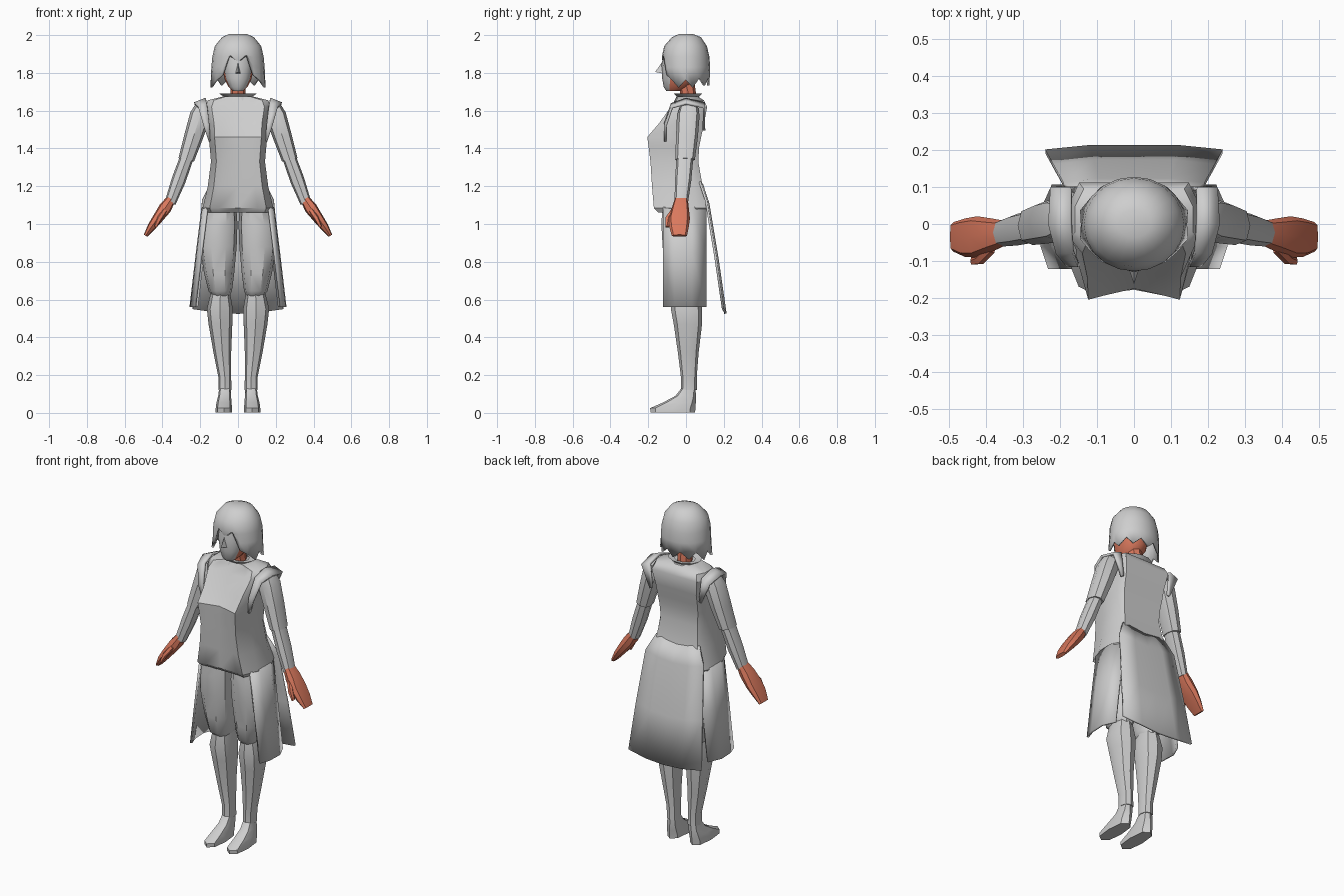
import bpy, bmesh, math
from mathutils import Vector


def material(name, rgb):
    m = bpy.data.materials.new(name)
    m.diffuse_color = (*rgb, 1)
    return m


GREY = material("pale_grey", (0.62, 0.62, 0.62))
SKIN = material("terracotta", (0.70, 0.19, 0.11))


def make(name, verts, faces, mat, mirror=False, thick=0, angle=38):
    me = bpy.data.meshes.new(name)
    me.from_pydata([tuple(v) for v in verts], [], faces)
    bm = bmesh.new()
    bm.from_mesh(me)
    bmesh.ops.remove_doubles(bm, verts=bm.verts, dist=0.0005)
    bmesh.ops.recalc_face_normals(bm, faces=bm.faces)
    bm.to_mesh(me)
    bm.free()
    me.materials.append(mat)
    ob = bpy.data.objects.new(name, me)
    bpy.context.collection.objects.link(ob)
    bpy.ops.object.select_all(action='DESELECT')
    ob.select_set(True)
    bpy.context.view_layer.objects.active = ob
    bpy.ops.object.shade_smooth_by_angle(angle=math.radians(angle))
    if thick:
        s = ob.modifiers.new("thickness", 'SOLIDIFY')
        s.thickness, s.offset = thick, 0
    if mirror:
        ob.modifiers.new("mirror", 'MIRROR').use_mirror_merge = False
    return ob


def bridge(rings, closed=True):
    """Quads between consecutive rows of equal length."""
    n = len(rings[0])
    return [(r * n + i, r * n + (i + 1) % n, (r + 1) * n + (i + 1) % n, (r + 1) * n + i)
            for r in range(len(rings) - 1) for i in range(n if closed else n - 1)]


def loft(name, rings, mat, n=8, power=0.8, mirror=False, caps=True):
    """Rings are (x, y, z, rx, ry, tilt in degrees about y)."""
    rows = []
    for x, y, z, rx, ry, tilt in rings:
        t = math.radians(tilt)
        row = []
        for i in range(n):
            a = 2 * math.pi * i / n
            c = math.copysign(abs(math.cos(a)) ** power, math.cos(a)) * rx
            s = math.copysign(abs(math.sin(a)) ** power, math.sin(a)) * ry
            row.append((x + c * math.cos(t), y + s, z + c * math.sin(t)))
        rows.append(row)
    faces = bridge(rows)
    if caps:
        last = (len(rows) - 1) * n
        faces += [tuple(range(n))[::-1], tuple(range(last, last + n))]
    return make(name, [v for r in rows for v in r], faces, mat, mirror)


def strip(name, rows, mat, mirror=False, thick=0.012):
    return make(name, [v for r in rows for v in r], bridge(rows, False), mat, mirror, thick)


# Bodice: half sections mirrored into closed rings (z, width, front, bust, back)
rows = []
for z, w, f, b, k in [(1.06, .175, -.14, -.145, .10), (1.085, .187, -.165, -.17, .115),
                      (1.20, .16, -.175, -.18, .088), (1.33, .143, -.175, -.188, .065),
                      (1.41, .15, -.178, -.198, .07), (1.46, .155, -.175, -.205, .08),
                      (1.53, .158, -.125, -.145, .095), (1.62, .175, -.075, -.08, .112),
                      (1.655, .16, -.06, -.05, .095), (1.675, .08, -.05, -.045, .06)]:
    half = [(0, f), (.55 * w, b * .95), (.80 * w, b), (w, b * .45), (w, k * .5), (.85 * w, k)]
    ring = half + [(0, k)] + [(-x, y) for x, y in half[:0:-1]]
    rows.append([(x, y, z) for x, y in ring])
n = len(rows[0])
caps = [tuple(range(n))[::-1], tuple(range((len(rows) - 1) * n, len(rows) * n))]
make("bodice", [v for r in rows for v in r], bridge(rows) + caps, GREY)

# Coat tails: flared back panel and a panel over each hip
strip("coat_back_panel", [[(-w, y - .012, z + .025), (-w / 2, y, z + .008), (0, y, z),
                           (w / 2, y, z + .008), (w, y - .012, z + .025)]
                          for z, w, y in [(1.20, .14, .085), (1.10, .19, .118),
                                          (.80, .218, .168), (.525, .24, .208)]], GREY)
strip("coat_side_panel", [[(x - .02, -.12, z), (x, -.06, z), (x + .004, .03, z), (x - .03, .105, z)]
                          for x, z in [(.183, 1.09), (.213, .85), (.247, .56)]], GREY, True)

# Shoulder wings around the armholes
inner = [(.145, -.11, 1.44), (.152, -.11, 1.53), (.165, -.075, 1.635), (.17, .0, 1.662),
         (.17, .095, 1.64), (.155, .095, 1.5)]
flare = [.01, .03, .045, .06, .055, .015]
strip("shoulder_wing", [[p, (p[0] + d, p[1], p[2] - d * .4)] for p, d in zip(inner, flare)],
      GREY, True, .014)

# Collar and neck
loft("collar", [(0, .01, 1.655, .085, .07, 0), (0, .01, 1.675, .075, .062, 0),
                (0, .01, 1.69, .10, .078, 0), (0, .01, 1.685, .06, .05, 0)], GREY, 10, 1, caps=False)
loft("neck", [(0, .01, 1.63, .046, .045, 0), (0, .01, 1.70, .04, .042, 0),
              (0, -.01, 1.78, .045, .05, 0)], SKIN, 8, 1)

# Head: front-facing faces form the pale face
head = loft("head", [(0, -.065, 1.705, .028, .04, 0), (0, -.05, 1.725, .05, .068, 0),
                     (0, -.03, 1.77, .072, .096, 0), (0, -.025, 1.84, .085, .105, 0),
                     (0, -.02, 1.92, .08, .095, 0)], SKIN, 12, .85)
head.data.materials.append(GREY)
for p in head.data.polygons:
    if p.center.y < -.055 and p.normal.y < -.25:
        p.material_index = 1
make("nose", [(0, -.125, 1.86), (-.016, -.115, 1.795), (.016, -.115, 1.795), (0, -.163, 1.805)],
     [(0, 1, 3), (0, 3, 2), (1, 2, 3)], GREY)

# Hair: cap with a high fringe in front and pointed locks at sides and back
N = 20
rows = []
for k, (z, rx, yf, yb) in enumerate([(2.0, .045, -.035, .035), (1.985, .08, -.07, .075),
                                     (1.94, .117, -.11, .105), (1.885, .13, -.122, .118),
                                     (1.83, .135, -.12, .122), (0, .138, -.122, .118)]):
    row = []
    for i in range(N):
        a = 2 * math.pi * i / N
        c, s = math.cos(a), math.sin(a)
        rim = 1.875 if s < -.9 else 1.81 if s < -.7 else 1.745 if s < .4 else 1.755
        rim += -.022 if i % 2 else .018
        zz = max(z, rim) if k < 5 else rim
        grow = 1.07 if k == 5 and i % 2 and s > -.7 else 1
        row.append((c * rx * grow, (yf + yb) / 2 + s * (yb - yf) / 2, zz))
    rows.append(row)
hair = make("hair", [v for r in rows for v in r], bridge(rows) + [tuple(range(N))], GREY, thick=.012)

# Arms: short sleeve, forearm and hand
loft("sleeve", [(.185, .015, 1.615, .045, .05, 20), (.2, .012, 1.575, .055, .06, 18),
                (.236, .005, 1.46, .05, .058, 18), (.274, -.005, 1.34, .042, .052, 12)],
     GREY, 8, .8, True)
loft("forearm", [(.268, -.005, 1.36, .036, .045, 20), (.315, -.015, 1.23, .038, .043, 24),
                 (.358, -.025, 1.115, .03, .036, 28)], GREY, 8, .8, True)
loft("hand", [(.352, -.025, 1.135, .024, .034, 32), (.385, -.03, 1.085, .034, .045, 35),
              (.425, -.035, 1.03, .028, .056, 40), (.458, -.037, .985, .022, .052, 35),
              (.489, -.035, .938, .011, .04, 30)], SKIN, 8, .7, True)
loft("thumb", [(.385, -.06, 1.075, .014, .02, 35), (.415, -.092, 1.03, .014, .018, 35),
               (.437, -.1, .985, .008, .011, 35)], SKIN, 6, .8, True)

# Legs: breeches, shins and feet
loft("breeches", [(.093, -.015, 1.075, .085, .115, 0), (.1, -.02, 1.0, .097, .115, 0),
                  (.104, -.02, .88, .097, .108, 0), (.1, -.015, .74, .08, .098, 0),
                  (.094, -.008, .645, .062, .088, 0), (.09, 0, .62, .045, .07, 0)],
     GREY, 10, .8, True)
loft("shin", [(.093, .0, .64, .05, .07, 0), (.096, .003, .55, .069, .083, 0),
              (.093, .01, .47, .063, .075, 0), (.083, .012, .32, .047, .055, 0),
              (.07, .015, .19, .034, .042, 0), (.069, .015, .12, .034, .042, 0)],
     GREY, 8, .85, True)
loft("foot", [(.075, -.07, .003, .044, .118, 0), (.075, -.07, .025, .043, .12, 0),
              (.074, -.035, .055, .04, .087, 0), (.071, -.002, .09, .034, .054, 0),
              (.069, .015, .135, .03, .036, 0)], GREY, 8, .75, True)
